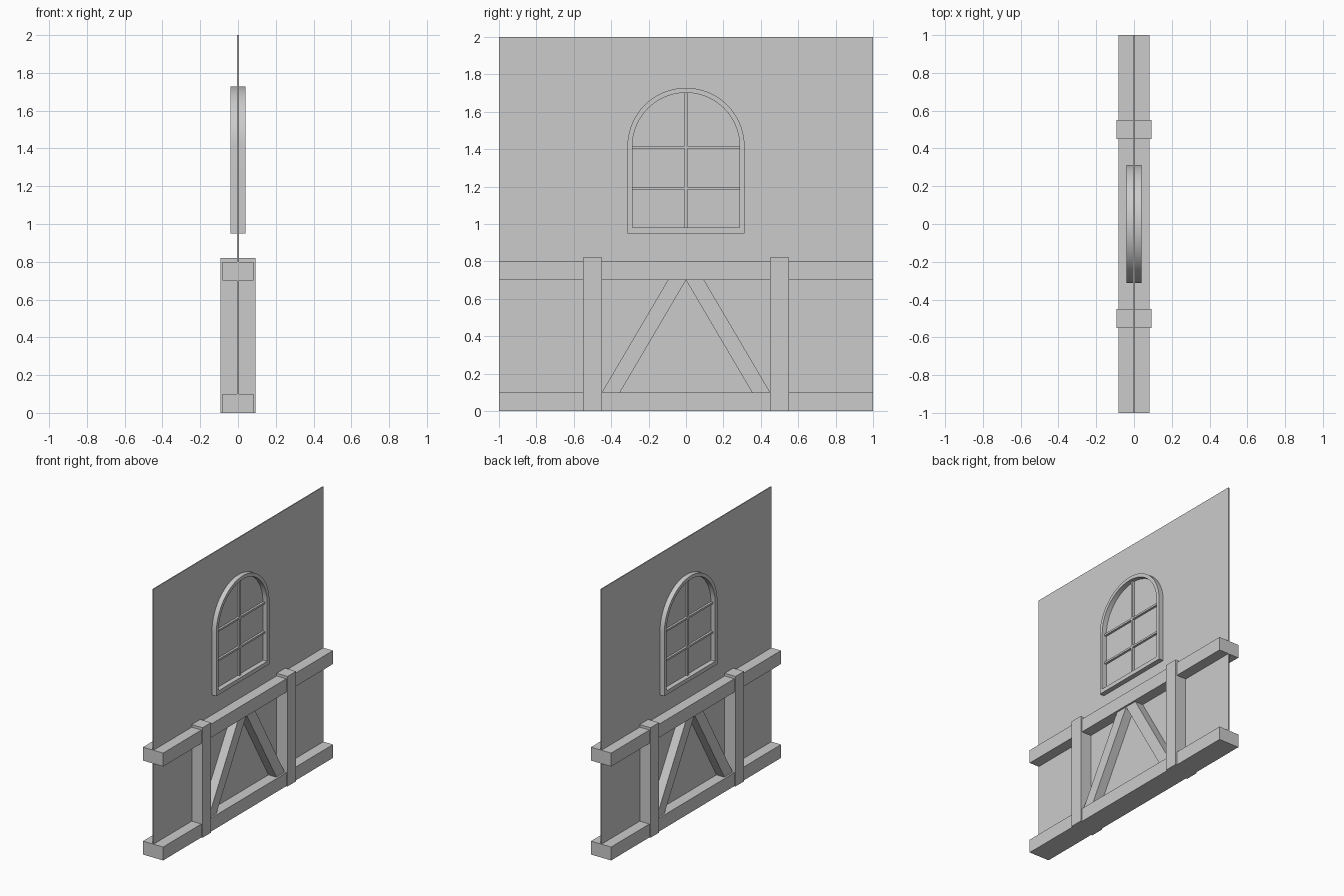
import bpy, bmesh
from math import pi, sin, cos, radians

if "Cube" in bpy.data.objects:
    bpy.data.objects.remove(bpy.data.objects["Cube"])


def finish(name, bm):
    bmesh.ops.recalc_face_normals(bm, faces=bm.faces)
    mesh = bpy.data.meshes.new(name)
    bm.to_mesh(mesh)
    bm.free()
    obj = bpy.data.objects.new(name, mesh)
    bpy.context.collection.objects.link(obj)
    return obj


def prism(name, outline, depth):
    """Extrude a (y, z) outline symmetrically to x = +-depth."""
    bm = bmesh.new()
    face = bm.faces.new([bm.verts.new((-depth, y, z)) for y, z in outline])
    ext = bmesh.ops.extrude_face_region(bm, geom=[face])["geom"]
    verts = [g for g in ext if isinstance(g, bmesh.types.BMVert)]
    bmesh.ops.translate(bm, verts=verts, vec=(2 * depth, 0, 0))
    return finish(name, bm)


def bar(name, y0, y1, z0, z1, depth):
    return prism(name, [(y0, z0), (y1, z0), (y1, z1), (y0, z1)], depth)


def arch(radius, bottom, centre, n=32):
    arc = [(radius * cos(pi * i / n), centre + radius * sin(pi * i / n)) for i in range(n + 1)]
    return [(-radius, bottom), (radius, bottom)] + arc


# Thin wall panel
bar("wall_panel", -1, 1, 0, 2, 0.004)

# Horizontal timber beams running through the wall
bar("bottom_beam", -1, 1, 0, 0.1, 0.083)
bar("middle_beam", -1, 1, 0.7, 0.8, 0.083)

# Posts and slanted braces, mirrored about y = 0
for side, s in (("left", -1), ("right", 1)):
    bar(side + "_post", s * 0.45, s * 0.55, 0, 0.82, 0.093)
    prism(side + "_brace", [(s * 0.45, 0.1), (s * 0.353, 0.1), (0, 0.7), (s * 0.097, 0.7)], 0.07)

# Arched window frame: ring between an outer and an inner arch
bm = bmesh.new()
loops = [[bm.verts.new((x, y, z)) for y, z in arch(r, b, 1.415)]
         for x, r, b in ((-0.04, 0.313, 0.95), (0.04, 0.313, 0.95),
                         (0.04, 0.287, 0.98), (-0.04, 0.287, 0.98))]
count = len(loops[0])
for k in range(4):
    a, b = loops[k], loops[(k + 1) % 4]
    for i in range(count):
        j = (i + 1) % count
        bm.faces.new((a[i], a[j], b[j], b[i]))
frame = finish("window_frame", bm)
bpy.context.view_layer.objects.active = frame
frame.select_set(True)
bpy.ops.object.shade_smooth_by_angle(angle=radians(30))

# Glazing bars
bar("vertical_glazing_bar", -0.008, 0.008, 0.98, 1.702, 0.02)
for name, z in (("lower_glazing_bar", 1.191), ("upper_glazing_bar", 1.41)):
    bar(name, -0.287, 0.287, z - 0.007, z + 0.007, 0.02)
